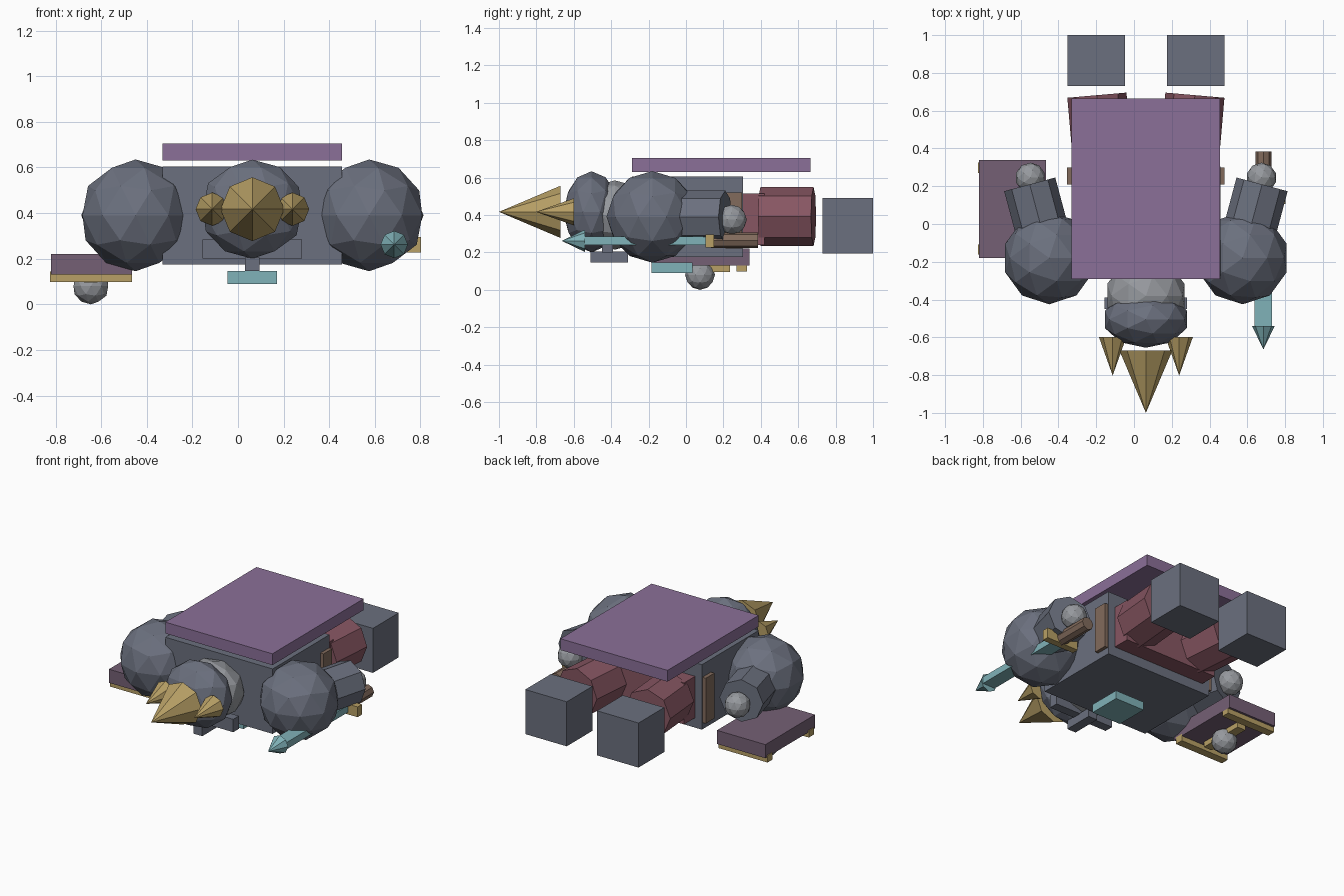
import bpy, bmesh, math
from mathutils import Matrix, Vector

if "Cube" in bpy.data.objects:
    bpy.data.objects.remove(bpy.data.objects["Cube"])


def material(name, r, g, b):
    lin = [((c / 255 + 0.055) / 1.055) ** 2.4 for c in (r, g, b)]
    m = bpy.data.materials.new(name)
    m.diffuse_color = (*lin, 1)
    m.use_nodes = True
    m.node_tree.nodes["Principled BSDF"].inputs["Base Color"].default_value = m.diffuse_color
    return m


STEEL = material("slate steel", 107, 112, 126)
SILVER = material("silver grey", 150, 153, 158)
PURPLE = material("cape purple", 139, 112, 152)
PLUM = material("shield plum", 117, 96, 117)
RED = material("dark red", 135, 86, 98)
GOLD = material("gold", 184, 160, 102)
TEAL = material("teal", 128, 178, 184)
BROWN = material("leather brown", 130, 107, 92)

MID = 0.063  # the figure's own centre line


def finish(name, bm, mat):
    me = bpy.data.meshes.new(name)
    bm.to_mesh(me)
    bm.free()
    me.materials.append(mat)
    ob = bpy.data.objects.new(name, me)
    bpy.context.collection.objects.link(ob)
    return ob


def box(name, x, y, z, mat):
    """Box from (min, max) ranges."""
    bm = bmesh.new()
    size = [b - a for a, b in (x, y, z)]
    mid = [(a + b) / 2 for a, b in (x, y, z)]
    bmesh.ops.create_cube(bm, size=1, matrix=Matrix.Translation(mid) @ Matrix.Diagonal((*size, 1)))
    return finish(name, bm, mat)


def ball(name, centre, radii, mat):
    """Faceted ball."""
    bm = bmesh.new()
    bmesh.ops.create_icosphere(bm, subdivisions=2, radius=1,
                               matrix=Matrix.Translation(centre) @ Matrix.Diagonal((*radii, 1)))
    return finish(name, bm, mat)


def rod(name, centre, length, r_front, r_back, mat, yaw=0):
    """Eight-sided rod or cone lying along y, turned about z by yaw degrees."""
    bm = bmesh.new()
    m = (Matrix.Translation(centre) @ Matrix.Rotation(math.radians(yaw), 4, 'Z')
         @ Matrix.Rotation(math.radians(90), 4, 'X'))
    bmesh.ops.create_cone(bm, cap_ends=True, segments=8, radius1=r_back, radius2=r_front,
                          depth=length, matrix=m)
    return finish(name, bm, mat)


# Body and cape
box("torso", (-0.33, 0.457), (-0.29, 0.305), (0.175, 0.605), STEEL)
box("cape", (-0.33, 0.455), (-0.29, 0.665), (0.63, 0.705), PURPLE)
box("belt", (-0.355, 0.48), (0.21, 0.30), (0.22, 0.52), BROWN)
box("hips", (-0.28, 0.406), (0.28, 0.42), (0.24, 0.515), RED)
box("chest_emblem", (-0.045, 0.17), (-0.185, 0.035), (0.09, 0.145), TEAL)

# Head, helmet and visor
ball("head", (MID, -0.38, 0.40), (0.215, 0.205, 0.185), SILVER)
ball("helmet", (MID, -0.505, 0.417), (0.228, 0.15, 0.217), STEEL)
box("visor_bar", (-0.155, 0.28), (-0.45, -0.39), (0.2, 0.285), STEEL)
box("visor_ridge", (0.03, 0.095), (-0.51, -0.31), (0.147, 0.205), STEEL)

# Helmet spikes
rod("centre_spike", (MID, -0.835, 0.417), 0.33, 0, 0.14, GOLD)
for side, s in (("left", -1), ("right", 1)):
    rod(f"{side}_spike", (MID + s * 0.176, -0.70, 0.417), 0.205, 0, 0.073, GOLD)

    # Arms
    ball(f"{side}_shoulder", (MID + s * 0.512, -0.18, 0.39), (0.245, 0.245, 0.245), STEEL)
    rod(f"{side}_arm", (MID + s * 0.575, 0.06, 0.39), 0.31, 0.14, 0.14, STEEL, yaw=-s * 15)
    ball(f"{side}_hand", (MID + s * 0.612, 0.245, 0.375), (0.08, 0.08, 0.08), SILVER)

    # Legs
    rod(f"{side}_leg", (MID + s * 0.247, 0.54, 0.392), 0.285, 0.157, 0.157, RED, yaw=-s * 5)
    x = MID + s * 0.263
    box(f"{side}_foot", (x - 0.152, x + 0.152), (0.73, 1.0), (0.195, 0.49), STEEL)

# Shield with gold bands and boss
box("shield", (-0.82, -0.465), (-0.18, 0.34), (0.13, 0.22), PLUM)
for name, y in (("front", -0.135), ("back", 0.298)):
    box(f"shield_{name}_band", (-0.825, -0.465), (y - 0.027, y + 0.027), (0.097, 0.143), GOLD)
box("shield_long_band", (-0.675, -0.615), (-0.08, 0.235), (0.095, 0.135), GOLD)
ball("shield_boss", (-0.645, 0.075, 0.08), (0.08, 0.08, 0.08), SILVER)

# Sword
SX, SZ = 0.685, 0.262
box("sword_blade", (SX - 0.046, SX + 0.046), (-0.54, 0.11), (0.24, 0.285), TEAL)
rod("sword_tip", (SX, -0.602, SZ), 0.125, 0, 0.06, TEAL)
box("sword_guard", (SX - 0.118, SX + 0.118), (0.105, 0.15), (0.227, 0.295), GOLD)
rod("sword_handle", (SX, 0.26, SZ + 0.003), 0.25, 0.042, 0.042, BROWN)
